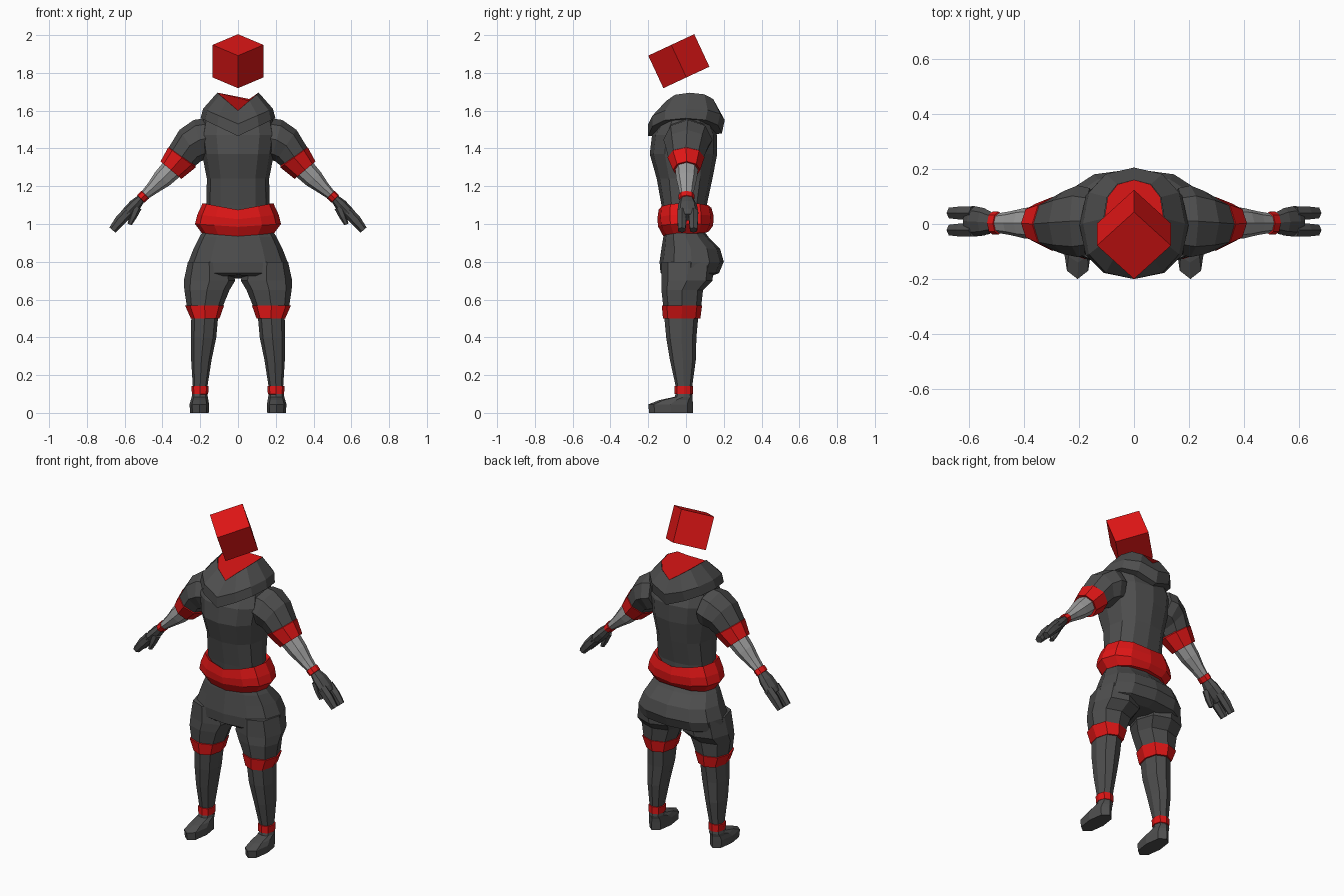
import bpy, bmesh
from math import sin, cos, pi, radians
from mathutils import Vector, Matrix


def material(name, c):
    m = bpy.data.materials.new(name)
    m.diffuse_color = (*c, 1)
    return m


DARK = material("dark_cloth", (0.075, 0.075, 0.075))
RED = material("red_cloth", (0.75, 0.008, 0.008))
PALE = material("pale_wrap", (0.33, 0.33, 0.33))


def spow(v, p):
    return (abs(v) ** p) * (1 if v >= 0 else -1)


def loft(name, rings, mat, mirror=False, caps=True):
    """Skin a list of equal-length point rings."""
    bm = bmesh.new()
    vs = [[bm.verts.new(p) for p in r] for r in rings]
    n = len(vs[0])
    for a, b in zip(vs, vs[1:]):
        for i in range(n):
            j = (i + 1) % n
            bm.faces.new((a[i], a[j], b[j], b[i]))
    if caps:
        bm.faces.new(vs[0][::-1])
        bm.faces.new(vs[-1])
    bmesh.ops.recalc_face_normals(bm, faces=bm.faces)
    me = bpy.data.meshes.new(name)
    bm.to_mesh(me)
    bm.free()
    me.materials.append(mat)
    ob = bpy.data.objects.new(name, me)
    bpy.context.collection.objects.link(ob)
    if mirror:
        ob.modifiers.new("Mirror", 'MIRROR').use_mirror_merge = False
    return ob


def level(z, x0, x1, yf, yb, n=8, p=0.85, zf=None, zb=None):
    """Horizontal ring from x0..x1 and yf..yb; zf/zb are heights at front/back centre."""
    zf = z if zf is None else zf
    zb = z if zb is None else zb
    cx, rx, cy, ry = (x0 + x1) / 2, (x1 - x0) / 2, (yf + yb) / 2, (yb - yf) / 2
    pts = []
    for i in range(n):
        t = 2 * pi * i / n
        u, v = spow(cos(t), p), spow(sin(t), p)
        end = zb if v > 0 else zf
        pts.append((cx + rx * u, cy + ry * v, end + (z - end) * abs(u)))
    return pts


def body(name, rows, mat, caps=True):
    """Symmetric rings: z, half width, front y, back y, [front z, back z]."""
    return loft(name, [level(r[0], -r[1], r[1], r[2], r[3], 12, 0.85, *r[4:])
                       for r in rows], mat, caps=caps)


def leg(name, rows, mat):
    return loft(name, [level(*r) for r in rows], mat, True)


def arm(name, rows, mat, n=8):
    """Tilted rings: x, y, z, tilt in degrees, in-plane radius, y radius."""
    rings = []
    for x, y, z, tilt, a, b in rows:
        f = radians(tilt)
        rings.append([(x + a * cos(2 * pi * i / n) * cos(f), y + b * sin(2 * pi * i / n),
                       z + a * cos(2 * pi * i / n) * sin(f)) for i in range(n)])
    return loft(name, rings, mat, True)


# Floating cube head, turned to a corner and tipped forward
s = 0.095
M = (Matrix.Translation((0, -0.038, 1.862)) @ Matrix.Rotation(radians(25), 4, 'X')
     @ Matrix.Rotation(radians(45), 4, 'Z'))
loft("head_cube", [[M @ Vector((x * s, y * s, z * s)) for x, y in
                    ((-1, -1), (1, -1), (1, 1), (-1, 1))] for z in (-1, 1)], RED)

# Folded hood and its lining
body("hood", [(1.695, .11, -.12, .16, 1.60, 1.62), (1.61, .185, -.2, .205, 1.53, 1.55),
              (1.56, .198, -.2, .19, 1.465, 1.48), (1.54, .14, -.14, .12, 1.47, 1.47)],
     DARK, caps=False)
body("hood_lining", [(1.695, .108, -.12, .16, 1.60, 1.62), (1.60, .09, -.1, .11, 1.55, 1.55),
                     (1.53, .06, -.05, .06)], RED)

# Torso
body("torso", [(1.02, .165, -.12, .11), (1.10, .167, -.13, .11), (1.24, .165, -.155, .14),
               (1.37, .19, -.192, .165), (1.47, .205, -.18, .165),
               (1.55, .19, -.13, .13), (1.58, .09, -.08, .08)], DARK)

# Sash
body("sash", [(1.08, .15, -.11, .1, 1.05, 1.06), (1.11, .187, -.145, .135, 1.075, 1.085),
              (1.05, .215, -.152, .147, 1.025, 1.04), (1.0, .228, -.147, .143, .985, .99),
              (.95, .19, -.12, .12, .935, .96)], RED)

# Baggy trousers
body("trouser_seat", [(.97, .18, -.11, .09), (.93, .205, -.12, .12), (.87, .235, -.13, .18),
                      (.80, .262, -.14, .2), (.74, .27, -.135, .175),
                      (.71, .255, -.11, .12, .73, .72)], DARK)
leg("trouser_leg", [(.80, .04, .265, -.13, .15), (.70, .015, .287, -.13, .14),
                    (.65, .045, .284, -.13, .09), (.56, .082, .27, -.12, .08)], DARK)

# Knee bands, shins, ankle bands, shoes
leg("knee_band", [(.57, .09, .26, -.115, .075), (.568, .074, .28, -.128, .085),
                  (.50, .098, .25, -.122, .076), (.50, .11, .24, -.1, .06)], RED)
leg("shin", [(.51, .105, .247, -.115, .065), (.40, .115, .25, -.105, .055),
             (.28, .14, .248, -.085, .052), (.12, .165, .238, -.05, .03)], DARK)
leg("ankle_band", [(.145, .17, .23, -.045, .025), (.142, .155, .247, -.06, .037),
                   (.10, .158, .244, -.06, .037), (.095, .17, .23, -.045, .025)], RED)
leg("shoe", [(0, .155, .253, -.195, .037), (.045, .153, .257, -.2, .037),
             (.068, .157, .25, -.14, .035), (.085, .16, .245, -.06, .035),
             (.12, .165, .238, -.05, .03)], DARK)

# Sleeves, sleeve bands, forearms, wrist bands
arm("sleeve", [(.16, .01, 1.455, 80, .105, .12), (.205, .01, 1.445, 75, .11, .13),
               (.255, .005, 1.415, 57, .10, .115), (.305, 0, 1.345, 36, .084, .092)], DARK)
arm("sleeve_band", [(.285, 0, 1.37, 36, .075, .08), (.297, 0, 1.352, 36, .09, .098),
                    (.355, .003, 1.285, 40, .072, .072), (.35, .003, 1.29, 40, .05, .05)], RED)
arm("forearm", [(.335, .003, 1.305, 40, .06, .062), (.40, .003, 1.24, 42, .052, .055),
                (.45, .003, 1.192, 45, .036, .043), (.505, .003, 1.142, 45, .023, .034)], PALE)
arm("wrist_band", [(.49, .003, 1.157, 45, .02, .03), (.492, .003, 1.155, 45, .029, .042),
                   (.514, .003, 1.133, 45, .028, .042), (.516, .003, 1.131, 45, .02, .03)], RED)

# Mitten hands with two thick fingers and a thumb
arm("palm", [(.51, .005, 1.137, 45, .022, .034), (.545, .008, 1.10, 45, .033, .05),
             (.585, .01, 1.058, 47, .032, .056), (.605, .01, 1.036, 47, .025, .05)], DARK)
for name, y in (("front_finger", -.022), ("back_finger", .04)):
    arm(name, [(.58, y, 1.065, 45, .03, .026), (.625, y, 1.017, 42, .029, .027),
               (.665, y, .968, 40, .021, .022)], DARK, 6)
arm("thumb", [(.535, -.015, 1.09, 25, .026, .025), (.555, -.02, 1.04, 20, .02, .022),
              (.574, -.02, .998, 20, .012, .016)], DARK, 6)
